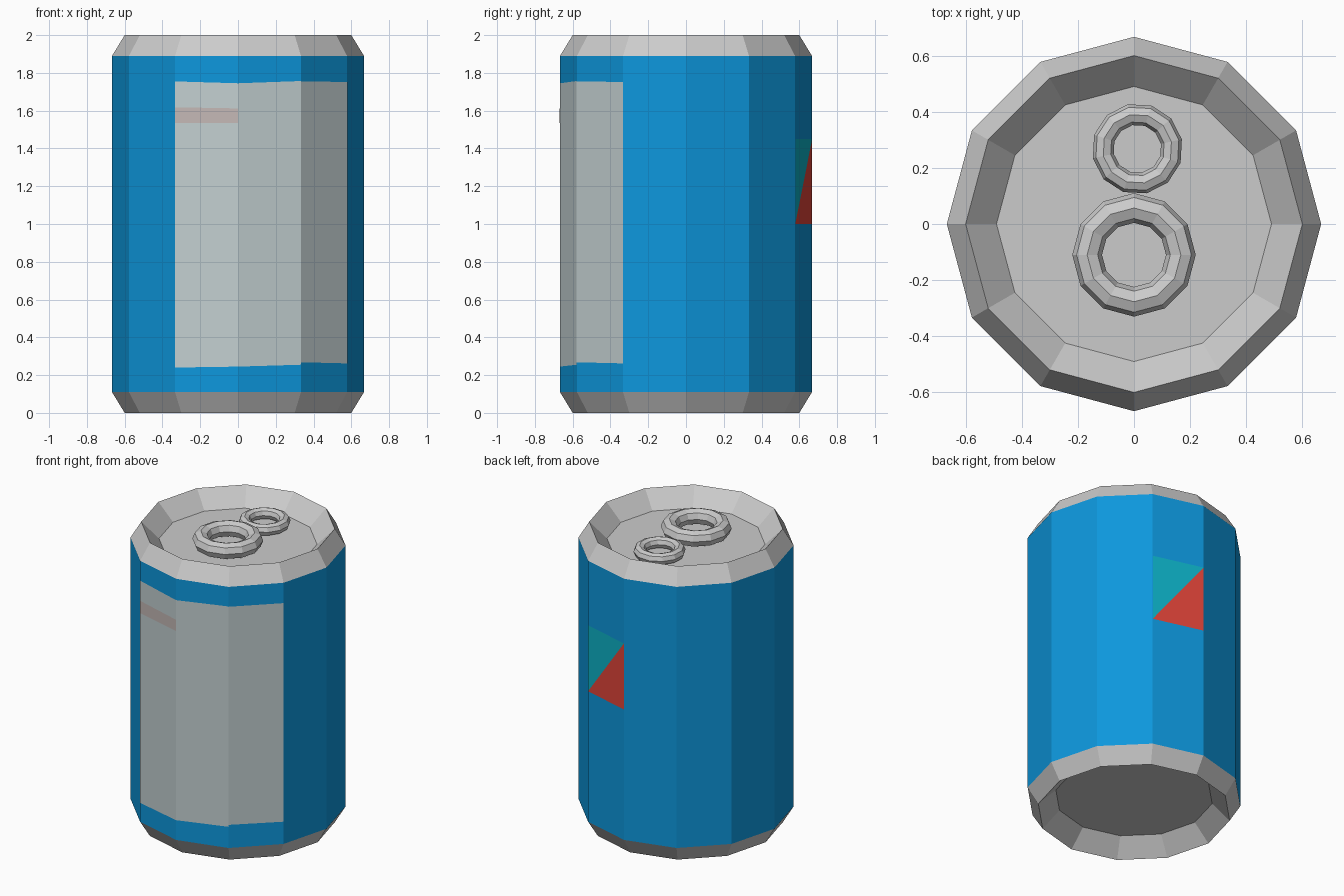
import bpy, bmesh
from math import cos, sin, radians, pi

if "Cube" in bpy.data.objects:
    bpy.data.objects.remove(bpy.data.objects["Cube"])

R = 0.667
SIDES = 12


def colour(name, rgb):
    m = bpy.data.materials.new(name)
    m.diffuse_color = (*rgb, 1)
    m.use_nodes = True
    m.node_tree.nodes["Principled BSDF"].inputs["Base Color"].default_value = m.diffuse_color
    return m


def make_object(name, bm, mat=None):
    me = bpy.data.meshes.new(name)
    bm.to_mesh(me)
    bm.free()
    ob = bpy.data.objects.new(name, me)
    bpy.context.collection.objects.link(ob)
    if mat:
        me.materials.append(mat)
    return ob


def polar(deg, r, z):
    return (r * cos(radians(deg)), r * sin(radians(deg)), z)


def lathe(name, profile, cap=None, mat=None):
    """Spin a (radius, z) profile; cap is 'start' or 'end' for a closing disc."""
    bm = bmesh.new()
    rings = [[bm.verts.new(polar(360 / SIDES * i, r, z)) for i in range(SIDES)]
             for r, z in profile]
    for a, b in zip(rings, rings[1:]):
        for i in range(SIDES):
            j = (i + 1) % SIDES
            bm.faces.new((a[i], a[j], b[j], b[i]))
    if cap == 'start':
        bm.faces.new(rings[0][::-1])
    elif cap == 'end':
        bm.faces.new(rings[-1])
    return make_object(name, bm, mat)


def decal(name, polygons, mat, r):
    """Thin patch on the can wall; polygons hold (angle, z) corners."""
    bm = bmesh.new()
    for poly in polygons:
        bm.faces.new([bm.verts.new(polar(a, r, z)) for a, z in poly])
    return make_object(name, bm, mat)


def ring(name, x, y, z, major, minor, turn=0):
    bpy.ops.mesh.primitive_torus_add(
        location=(x, y, z), rotation=(0, 0, radians(turn)),
        major_radius=major, minor_radius=minor,
        major_segments=12, minor_segments=8)
    bpy.context.object.name = name


# Can shell: recessed base, painted wall, recessed lid
lathe("can_base", [(0.49, 0.11), (0.60, 0), (R, 0.11)], 'start')
lathe("can_wall", [(R, 0.11), (R, 1.89)], None, colour("blue", (0.004, 0.31, 0.72)))
lathe("can_lid", [(R, 1.89), (0.60, 2.0), (0.49, 1.89)], 'end')

# Front label wrapping three wall faces
spans = [(240, 0.24, 0.245, 1.755, 1.745),
         (270, 0.245, 0.255, 1.745, 1.757),
         (300, 0.268, 0.262, 1.755, 1.752)]
decal("front_label",
      [[(a, b0), (a + 30, b1), (a + 30, t1), (a, t0)] for a, b0, b1, t0, t1 in spans],
      colour("pale_grey", (0.54, 0.62, 0.63)), R + 0.001)

# Faint stripe on the label
decal("label_stripe", [[(240, 1.535), (270, 1.535), (270, 1.612), (240, 1.618)]],
      colour("faint_pink", (0.55, 0.48, 0.46)), R + 0.002)

# Two triangles on the back
decal("back_triangle_red", [[(60, 1.0), (90, 1.0), (90, 1.45)]],
      colour("red", (0.76, 0.06, 0.042)), R + 0.001)
decal("back_triangle_teal", [[(60, 1.0), (90, 1.45), (60, 1.45)]],
      colour("teal", (0.004, 0.45, 0.58)), R + 0.001)

# Pull tab rings resting on the lid
ring("tab_ring_large", 0, -0.11, 1.945, 0.167, 0.053)
ring("tab_ring_small", 0.012, 0.268, 1.927, 0.124, 0.038, 12)
